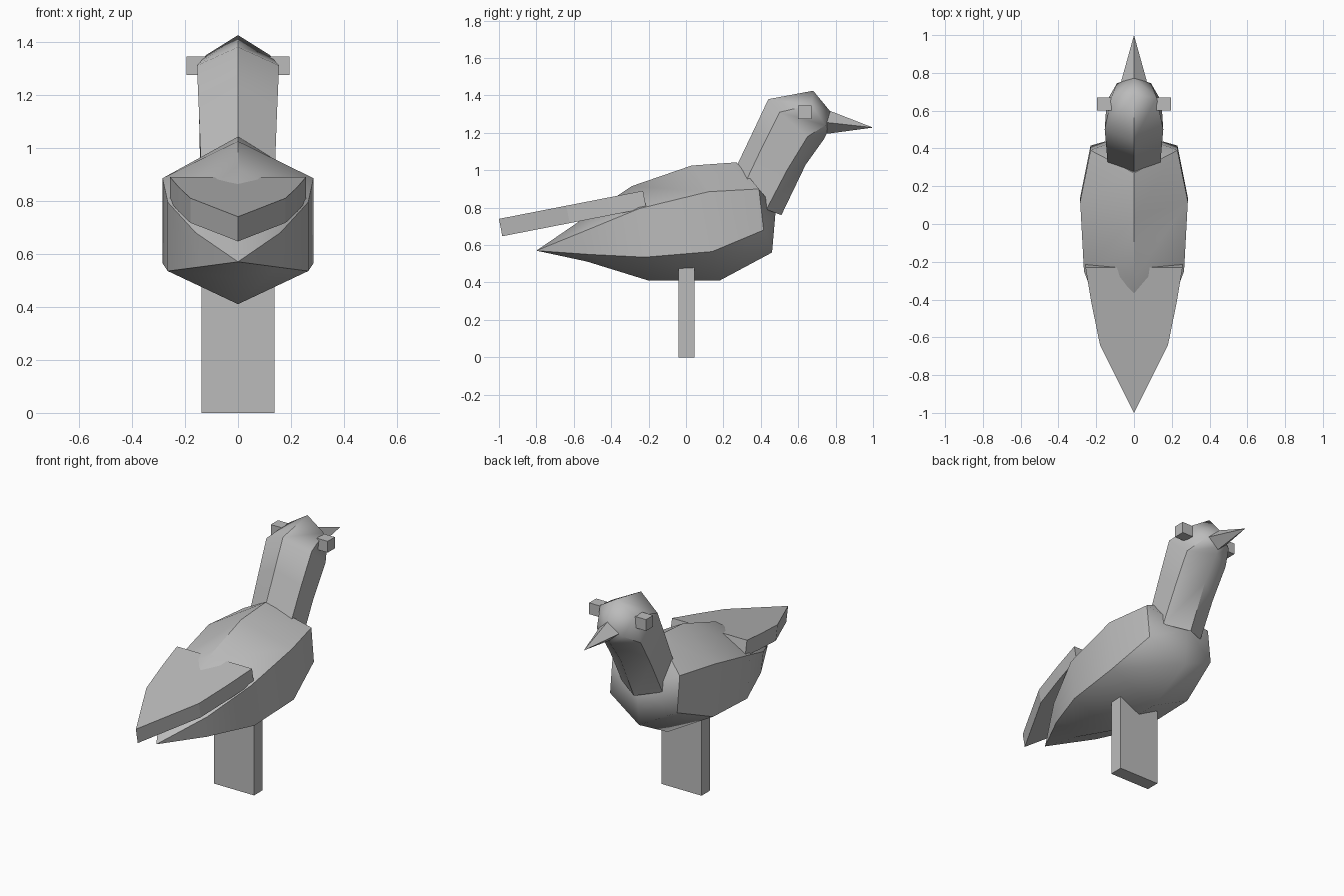
import bpy
import bmesh
import math

cube = bpy.data.objects.get("Cube")
if cube:
    bpy.data.objects.remove(cube, do_unlink=True)

grey = bpy.data.materials.new("plain grey")
grey.use_nodes = True
COLOUR = (0.5, 0.5, 0.5, 1)
grey.diffuse_color = COLOUR
grey.node_tree.nodes["Principled BSDF"].inputs["Base Color"].default_value = COLOUR


def finish(bm, name, smooth_angle=None):
    bmesh.ops.recalc_face_normals(bm, faces=bm.faces)
    mesh = bpy.data.meshes.new(name)
    bm.to_mesh(mesh)
    bm.free()
    mesh.materials.append(grey)
    obj = bpy.data.objects.new(name, mesh)
    bpy.context.collection.objects.link(obj)
    if smooth_angle:
        bpy.ops.object.select_all(action='DESELECT')
        obj.select_set(True)
        bpy.context.view_layer.objects.active = obj
        bpy.ops.object.shade_smooth_by_angle(angle=math.radians(smooth_angle))
    return obj


def box(name, lo, hi):
    bm = bmesh.new()
    bmesh.ops.create_cube(bm, size=1)
    for v in bm.verts:
        v.co = [(a + b) / 2 + c * (b - a) for a, b, c in zip(lo, hi, v.co)]
    return finish(bm, name)


def hex_loft(name, rings, start, end, angle):
    """Each ring is (ridge, upper side, lower side, keel); sides are mirrored."""
    bm = bmesh.new()
    loops = []
    for ridge, upper, lower, keel in rings:
        pts = [(0, *ridge), upper, lower, (0, *keel)]
        pts += [(-x, y, z) for x, y, z in (lower, upper)]
        loops.append([bm.verts.new(p) for p in pts])
    for a, b in zip(loops, loops[1:]):
        for i in range(6):
            j = (i + 1) % 6
            bm.faces.new((a[i], a[j], b[j], b[i]))
    for tip, ring in ((start, loops[0]), (end, loops[-1])):
        if tip is None:
            bm.faces.new(ring)
            continue
        centre = bm.verts.new((0, *tip))
        for i in range(6):
            bm.faces.new((ring[i], ring[(i + 1) % 6], centre))
    return finish(bm, name, angle)


# Body, from tail tip to chest
hex_loft("body", [
    ((-0.5, 0.775), (0.16, -0.53, 0.68), (0.15, -0.52, 0.55), (-0.53, 0.512)),
    ((-0.29, 0.915), (0.265, -0.25, 0.795), (0.265, -0.22, 0.535), (-0.2, 0.41)),
    ((0.03, 1.025), (0.285, 0.12, 0.885), (0.285, 0.14, 0.565), (0.18, 0.41)),
    ((0.27, 1.042), (0.23, 0.39, 0.9), (0.23, 0.415, 0.68), (0.46, 0.56)),
], (-0.8, 0.57), (0.48, 0.79), 55)

# Neck and head in one loft
hex_loft("neck_and_head", [
    ((0.26, 1.0), (0.14, 0.32, 0.94), (0.14, 0.43, 0.79), (0.51, 0.76)),
    ((0.36, 1.21), (0.147, 0.41, 1.13), (0.14, 0.54, 1.0), (0.64, 1.03)),
    ((0.44, 1.38), (0.155, 0.5, 1.31), (0.145, 0.65, 1.18), (0.74, 1.17)),
    ((0.68, 1.425), (0.12, 0.67, 1.35), (0.09, 0.745, 1.24), (0.76, 1.21)),
], None, (0.775, 1.31), 55)

# Beak
bm = bmesh.new()
base = [bm.verts.new(p) for p in
        ((0, 0.75, 1.325), (0.068, 0.755, 1.255), (0, 0.755, 1.195), (-0.068, 0.755, 1.255))]
tip = bm.verts.new((0, 1.0, 1.228))
bm.faces.new(base)
for i in range(4):
    bm.faces.new((base[i], base[(i + 1) % 4], tip))
finish(bm, "beak")

# Eyes
for side, name in ((1, "left_eye"), (-1, "right_eye")):
    xs = sorted((side * 0.12, side * 0.195))
    box(name, (xs[0], 0.6, 1.275), (xs[1], 0.67, 1.345))

# Leg
box("leg", (-0.138, -0.04, 0), (0.138, 0.045, 0.48))

# Sloping plate of folded wing feathers
bm = bmesh.new()
half = [(0.257, -0.23), (0.225, -0.42), (0.18, -0.64)]
outline = half + [(0, -1.0)] + [(-x, y) for x, y in reversed(half)]
top = bm.faces.new([bm.verts.new((x, y, 0.74 + (y + 1) * 0.195)) for x, y in outline])
extruded = bmesh.ops.extrude_face_region(bm, geom=[top], use_keep_orig=True)
for v in extruded["geom"]:
    if isinstance(v, bmesh.types.BMVert):
        v.co.y += 0.018
        v.co.z -= 0.093
finish(bm, "folded_wings")
